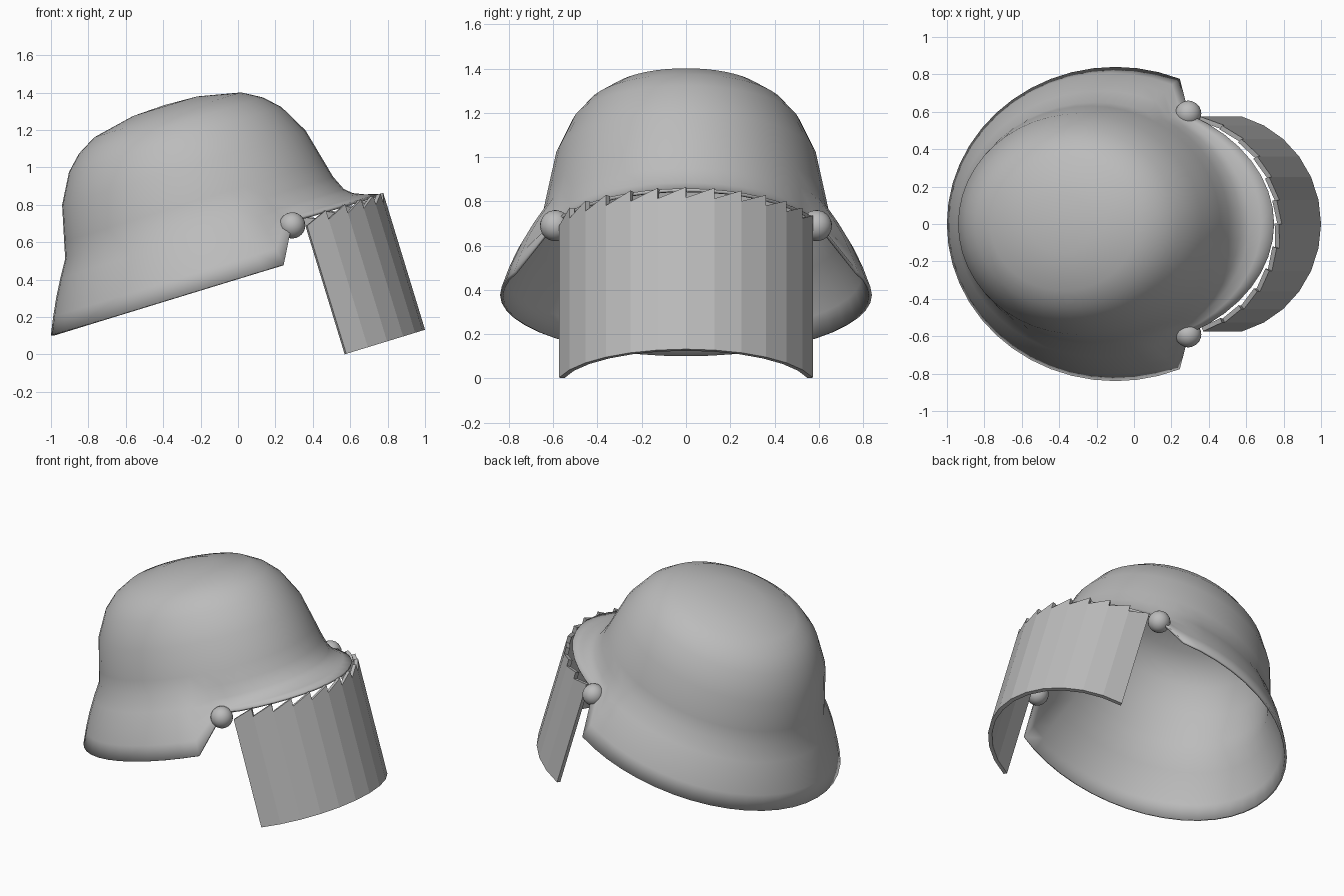
import bpy, bmesh, math

# Remove the default cube only
cube = bpy.data.objects.get("Cube")
if cube:
    bpy.data.objects.remove(cube, do_unlink=True)

TILT = math.radians(-17)   # whole helmet leans back about y
SEG = 48                   # segments around the shell
BRIM = 8                   # segments each side of the front that form the brim

grey = bpy.data.materials.new("steel grey")
grey.use_nodes = True
grey.diffuse_color = (0.5, 0.5, 0.5, 1)
grey.node_tree.nodes["Principled BSDF"].inputs["Base Color"].default_value = (0.5, 0.5, 0.5, 1)


def finish(bm, name, thickness=0, smooth=True):
    """Turn a bmesh into a tilted, optionally thickened object."""
    mesh = bpy.data.meshes.new(name)
    bm.to_mesh(mesh)
    bm.free()
    mesh.materials.append(grey)
    obj = bpy.data.objects.new(name, mesh)
    bpy.context.collection.objects.link(obj)
    obj.rotation_euler.y = TILT
    if thickness:
        mod = obj.modifiers.new("thickness", 'SOLIDIFY')
        mod.thickness = thickness
        mod.offset = -1
    if smooth:
        bpy.ops.object.select_all(action='DESELECT')
        obj.select_set(True)
        bpy.context.view_layer.objects.active = obj
        bpy.ops.object.shade_smooth_by_angle(angle=math.radians(50))
    return obj


# Helmet shell: dome rings, then a flared skirt with a raised front brim
def ring(shape):
    """shape(j) gives half length, half width, height for segment j."""
    points = []
    for j in range(SEG):
        a = 2 * math.pi * j / SEG
        length, width, height = shape(j)
        points.append((0.015 + length * math.cos(a), width * math.sin(a), height))
    return points


DOME = [(1.383, 0.25), (1.335, 0.57), (1.275, 0.715), (1.197, 0.825),
        (1.04, 0.945), (0.85, 1.01), (0.76, 1.04)]
BRIM_STEPS = [(0.785, 0.655, 0.68), (0.825, 0.662, 0.645),
              (0.885, 0.67, 0.62), (0.952, 0.678, 0.602)]
rings = [ring(lambda j, h=h, r=r: (0.72 * r, 0.625 * r, h)) for h, r in DOME]
for step, brim in enumerate(BRIM_STEPS, 1):
    t = step / len(BRIM_STEPS)
    bulge = 0.02 * math.sin(math.pi * t)
    skirt = (0.749 + 0.193 * t + bulge * 0.5, 0.65 + 0.19 * t + bulge, 0.76 - 0.37 * t)
    rings.append(ring(lambda j: brim if min(j, SEG - j) <= BRIM else skirt))

bm = bmesh.new()
apex = bm.verts.new((0.015, 0, 1.39))
rows = [[bm.verts.new(p) for p in r] for r in rings]
for j in range(SEG):
    k = (j + 1) % SEG
    bm.faces.new((apex, rows[0][j], rows[0][k]))
    for upper, lower in zip(rows, rows[1:]):
        bm.faces.new((upper[j], lower[j], lower[k], upper[k]))
finish(bm, "helmet_shell", 0.015)

# Visor: curved faceted plate with a sawtooth top edge
PANELS, RADIUS, CENTRE = 12, 0.594, 0.401
bm = bmesh.new()
low, mid, peak = [], [], []
for i in range(PANELS + 1):
    a = math.radians(-75 + 150 * i / PANELS)
    x, y = CENTRE + RADIUS * math.cos(a), RADIUS * math.sin(a)
    for column, z in ((low, -0.166), (mid, 0.55), (peak, 0.6)):
        column.append(bm.verts.new((x, y, z)))
bm.verts.remove(peak[0])
for i in range(PANELS):
    bm.faces.new((low[i], low[i + 1], mid[i + 1], mid[i]))
    bm.faces.new((mid[i], mid[i + 1], peak[i + 1]))
finish(bm, "visor", 0.025, smooth=False)

# Round hinges that hold the visor at each side
for side, y in (("left", 0.59), ("right", -0.59)):
    bm = bmesh.new()
    bmesh.ops.create_uvsphere(bm, u_segments=20, v_segments=12, radius=0.07)
    bmesh.ops.translate(bm, verts=bm.verts, vec=(0.479, y, 0.575))
    finish(bm, side + "_hinge")
